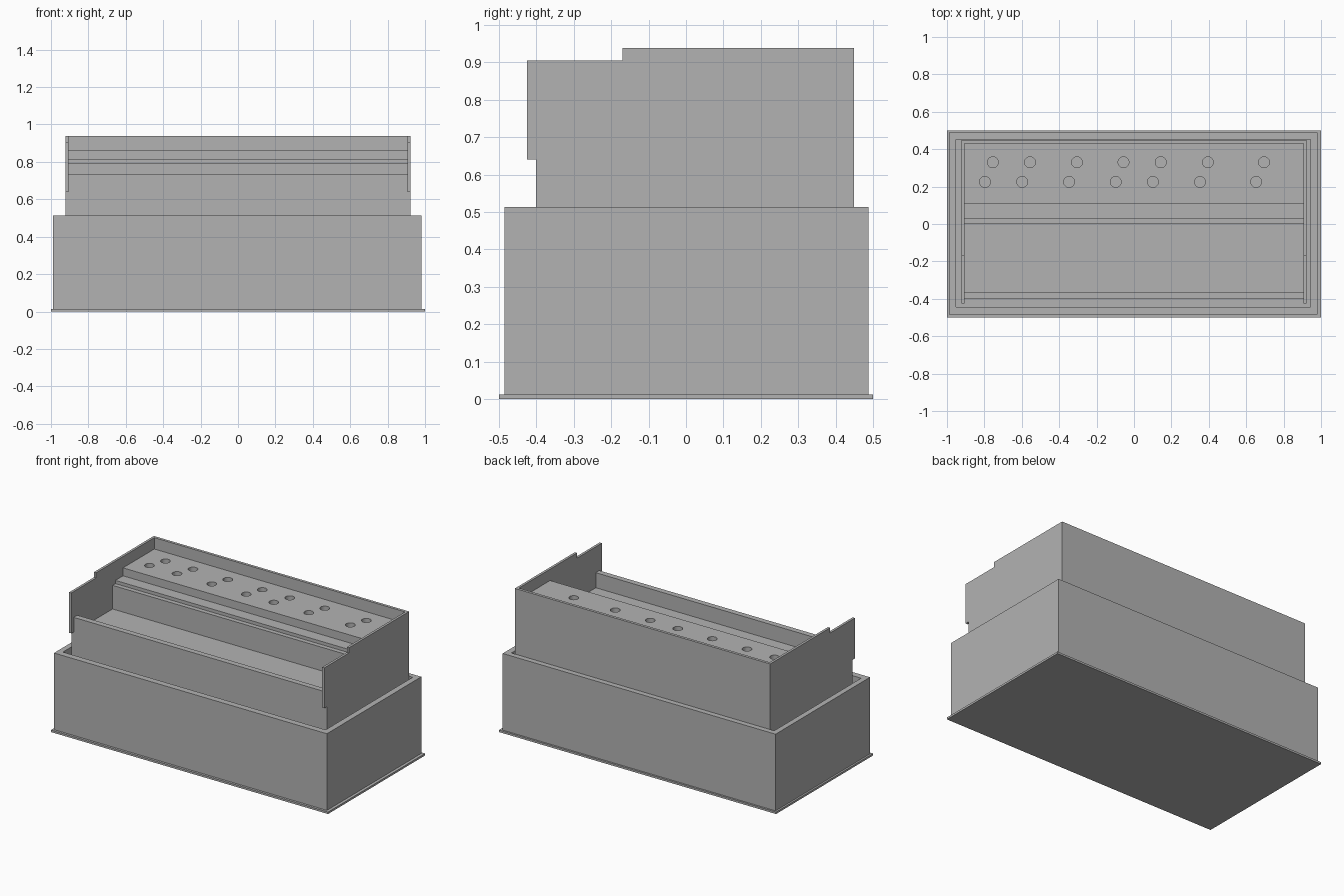
import bpy
import bmesh
from mathutils import Matrix, Vector

cube = bpy.data.objects.get("Cube")
if cube:
    bpy.data.objects.remove(cube, do_unlink=True)

grey = bpy.data.materials.new("plain grey")
grey.use_nodes = True
colour = (0.45, 0.45, 0.45, 1)
grey.diffuse_color = colour
grey.node_tree.nodes["Principled BSDF"].inputs["Base Color"].default_value = colour


def finish(name, bm):
    bmesh.ops.recalc_face_normals(bm, faces=bm.faces)
    mesh = bpy.data.meshes.new(name)
    bm.to_mesh(mesh)
    bm.free()
    mesh.materials.append(grey)
    obj = bpy.data.objects.new(name, mesh)
    bpy.context.collection.objects.link(obj)
    return obj


def box(name, low, high):
    low, high = Vector(low), Vector(high)
    bm = bmesh.new()
    place = Matrix.Translation((low + high) / 2) @ Matrix.Diagonal((*(high - low), 1))
    bmesh.ops.create_cube(bm, size=1, matrix=place)
    return finish(name, bm)


def extrude_profile(name, x0, x1, profile):
    """Extrude a side profile of (y, z) points from x0 to x1."""
    bm = bmesh.new()
    face = bm.faces.new([bm.verts.new((x0, y, z)) for y, z in profile])
    swept = bmesh.ops.extrude_face_region(bm, geom=[face], use_keep_orig=True)
    verts = [v for v in swept["geom"] if isinstance(v, bmesh.types.BMVert)]
    bmesh.ops.translate(bm, verts=verts, vec=(x1 - x0, 0, 0))
    return finish(name, bm)


def cut(target, cutter):
    cutter.hide_render = True
    mod = target.modifiers.new("cut", "BOOLEAN")
    mod.operation = "DIFFERENCE"
    mod.solver = "EXACT"
    mod.object = cutter
    bpy.context.view_layer.objects.active = target
    bpy.ops.object.modifier_apply(modifier=mod.name)
    bpy.data.objects.remove(cutter, do_unlink=True)


# Base plate and the open lower case standing on it
plate_top, case_top = 0.013, 0.513
box("base_plate", (-1, -0.5, 0), (1, 0.5, plate_top))
case = box("lower_case", (-0.988, -0.485, plate_top), (0.981, 0.488, case_top))
cut(case, box("case_cutter", (-0.953, -0.444, -0.1), (0.943, 0.453, 1)))

# Upper body: front lip, tray floor, two ledges, drilled deck and back wall
inner = 0.905
body = extrude_profile("stepped_body", -inner, inner, [
    (-0.4, plate_top), (-0.4, 0.735), (-0.363, 0.735), (-0.363, 0.637),
    (0, 0.637), (0, 0.791), (0.03, 0.791), (0.03, 0.812), (0.108, 0.812),
    (0.108, 0.864), (0.43, 0.864), (0.43, 0.938), (0.448, 0.938), (0.448, plate_top)])

# Two staggered rows of round holes in the deck
bm = bmesh.new()
for x in (-0.755, -0.556, -0.305, -0.056, 0.143, 0.395, 0.695):
    for px, py in ((x, 0.33), (x - 0.042, 0.225)):
        bmesh.ops.create_cone(bm, cap_ends=True, segments=32, radius1=0.029, radius2=0.029,
                              depth=0.2, matrix=Matrix.Translation((px, py, 0.864)))
cut(body, finish("hole_cutter", bm))

# Side panels with a stepped top edge and a notch low at the front
for name, side in (("left_side_panel", 1), ("right_side_panel", -1)):
    extrude_profile(name, side * inner, side * 0.921, [
        (-0.4, plate_top), (-0.4, 0.64), (-0.425, 0.64), (-0.425, 0.904),
        (-0.17, 0.904), (-0.17, 0.938), (0.448, 0.938), (0.448, plate_top)])
